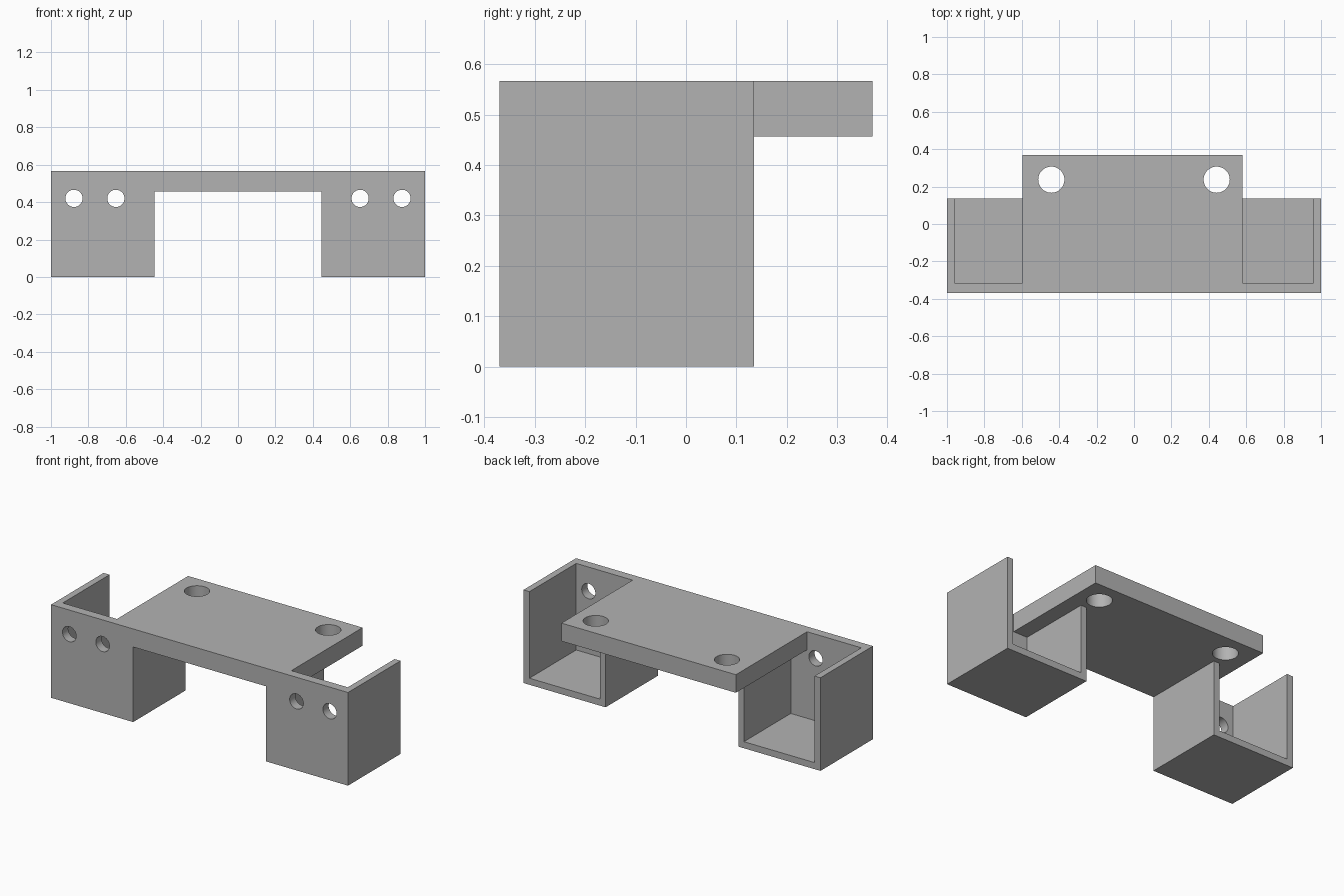
import bpy
import bmesh
from math import pi
from mathutils import Matrix

if "Cube" in bpy.data.objects:
    bpy.data.objects.remove(bpy.data.objects["Cube"], do_unlink=True)

GRAY = (0.45, 0.45, 0.45, 1)
gray = bpy.data.materials.new("plain gray")
gray.use_nodes = True
gray.diffuse_color = GRAY
gray.node_tree.nodes["Principled BSDF"].inputs["Base Color"].default_value = GRAY


def finish(name, bm):
    mesh = bpy.data.meshes.new(name)
    bm.to_mesh(mesh)
    bm.free()
    mesh.materials.append(gray)
    obj = bpy.data.objects.new(name, mesh)
    bpy.context.collection.objects.link(obj)
    return obj


def box(name, x, y, z):
    """Box from (low, high) limits on each axis."""
    bm = bmesh.new()
    bmesh.ops.create_cube(bm, size=1)
    for v in bm.verts:
        v.co = [lim[int(c > 0)] for c, lim in zip(v.co, (x, y, z))]
    return finish(name, bm)


def cylinder(name, radius, centre, along_y=False):
    bm = bmesh.new()
    turn = Matrix.Rotation(pi / 2 if along_y else 0, 4, "X")
    bmesh.ops.create_cone(bm, cap_ends=True, segments=48, radius1=radius, radius2=radius,
                          depth=0.3, matrix=Matrix.Translation(centre) @ turn)
    return finish(name, bm)


def combine(target, tool, operation):
    """Apply a boolean and remove the tool object."""
    tool.hide_render = True
    mod = target.modifiers.new(operation.lower(), "BOOLEAN")
    mod.operation, mod.solver, mod.object = operation, "EXACT", tool
    bpy.context.view_layer.objects.active = target
    bpy.ops.object.modifier_apply(modifier=mod.name)
    bpy.data.objects.remove(tool, do_unlink=True)


FRONT, POCKET_BACK, BACK = -0.37, 0.135, 0.37
TOP, PLATE_LOW, WALL = 0.567, 0.457, 0.04

# Top plate, reaching slightly over both pockets
bracket = box("mounting_bracket", (-0.595, 0.58), (FRONT, BACK), (PLATE_LOW, TOP))

# Side pockets, open at the top and back
for side, name in ((-1, "right_pocket"), (1, "left_pocket")):
    pocket = box(name, sorted((side * 0.447, side)), (FRONT, POCKET_BACK), (0, TOP))
    cavity = box("cavity_cutter", sorted((side * 0.485, side * (1 - WALL))),
                 (FRONT + 0.055, BACK), (WALL, 1))
    combine(pocket, cavity, "DIFFERENCE")
    combine(bracket, pocket, "UNION")

# Screw holes through the front wall and the plate
for side in (-1, 1):
    for x in (0.653, 0.877):
        combine(bracket, cylinder("front_hole_cutter", 0.046, (side * x, FRONT, 0.42), True), "DIFFERENCE")
    combine(bracket, cylinder("plate_hole_cutter", 0.07, (side * 0.442, 0.237, 0.51)), "DIFFERENCE")

bracket.select_set(True)
bpy.context.view_layer.objects.active = bracket
bpy.ops.object.shade_smooth_by_angle(angle=pi / 6)
